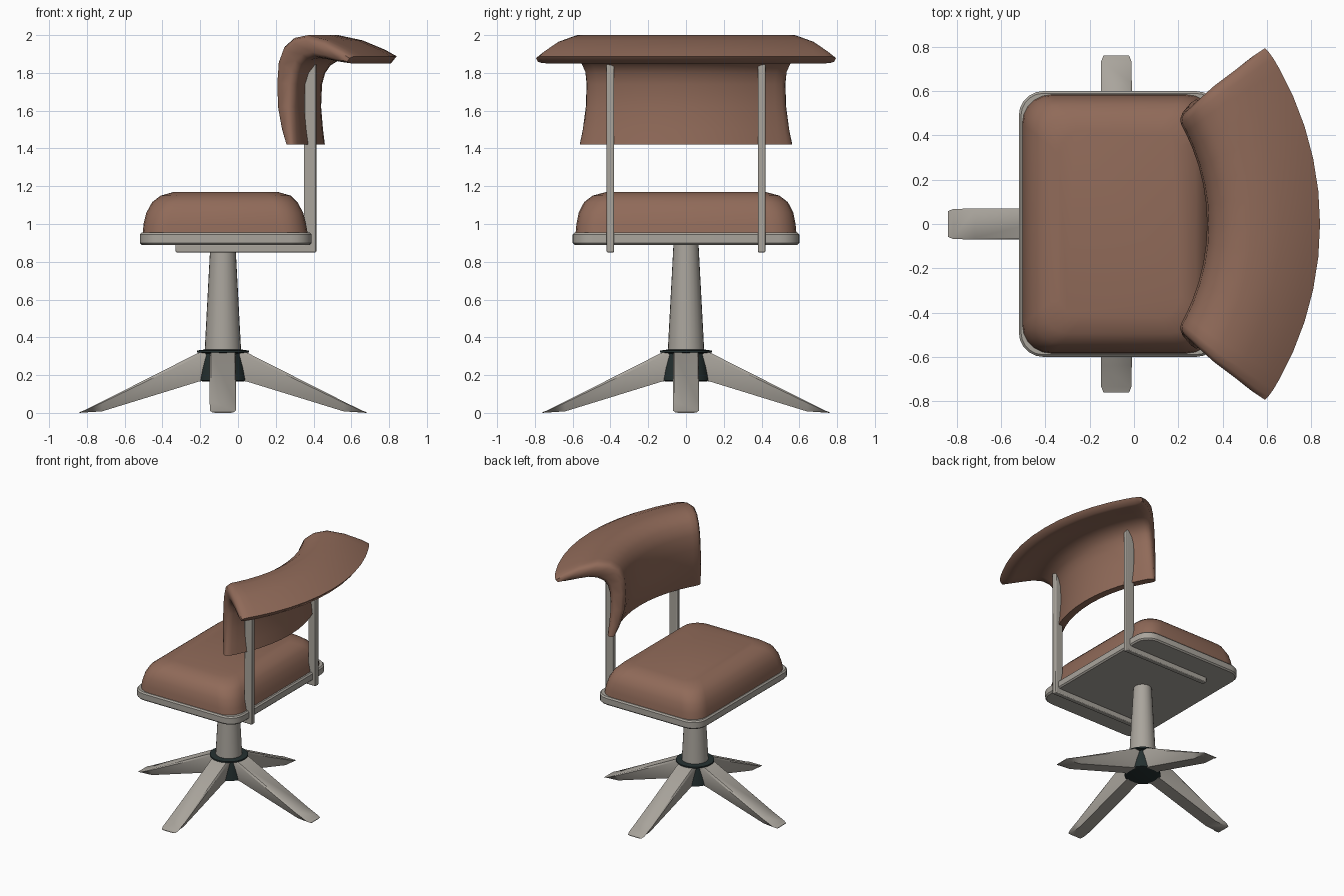
import bpy, bmesh, math
from mathutils import Matrix

if "Cube" in bpy.data.objects:
    bpy.data.objects.remove(bpy.data.objects["Cube"])


def material(name, rgb):
    m = bpy.data.materials.new(name)
    m.diffuse_color = (*rgb, 1)
    m.use_nodes = True
    m.node_tree.nodes["Principled BSDF"].inputs["Base Color"].default_value = m.diffuse_color
    return m


BROWN = material("brown leather", (0.28, 0.145, 0.10))
GREY = material("warm grey metal", (0.40, 0.375, 0.335))
DARK = material("dark hub", (0.018, 0.03, 0.03))
CX = -0.08  # pedestal axis


def finish(name, bm, mat, angle=35, bevel=0.0):
    bmesh.ops.recalc_face_normals(bm, faces=bm.faces)
    me = bpy.data.meshes.new(name)
    bm.to_mesh(me)
    bm.free()
    me.materials.append(mat)
    for p in me.polygons:
        p.use_smooth = True
    me.set_sharp_from_angle(angle=math.radians(angle))
    ob = bpy.data.objects.new(name, me)
    bpy.context.collection.objects.link(ob)
    if bevel:
        b = ob.modifiers.new("soft edges", "BEVEL")
        b.width, b.segments = bevel, 2
    return ob


def loft(name, rings, mat, angle=35, matrix=None):
    """Skin a list of equal-length closed rings and cap both ends."""
    bm = bmesh.new()
    vs = [[bm.verts.new(p) for p in r] for r in rings]
    n = len(rings[0])
    for a, b in zip(vs, vs[1:]):
        for i in range(n):
            bm.faces.new((a[i], a[(i + 1) % n], b[(i + 1) % n], b[i]))
    bm.faces.new(vs[0])
    bm.faces.new(vs[-1])
    if matrix:
        bm.transform(matrix)
    return finish(name, bm, mat, angle)


def round_rect(x0, x1, y, r, z, seg=5):
    pts = []
    for k, (cx, cy) in enumerate([(x1 - r, y - r), (x0 + r, y - r),
                                  (x0 + r, r - y), (x1 - r, r - y)]):
        for i in range(seg + 1):
            a = math.pi / 2 * (k + i / seg)
            pts.append((cx + r * math.cos(a), cy + r * math.sin(a), z))
    return pts


def circle(r, z, n=24):
    return [(CX + r * math.cos(2 * math.pi * i / n),
             r * math.sin(2 * math.pi * i / n), z) for i in range(n)]


# Seat plate and cushion
loft("seat_plate", [round_rect(-0.51, 0.38, 0.59, 0.10, 0.89),
                    round_rect(-0.52, 0.39, 0.60, 0.11, 0.90),
                    round_rect(-0.52, 0.39, 0.60, 0.11, 0.945),
                    round_rect(-0.51, 0.38, 0.59, 0.10, 0.955)], GREY)
loft("seat_cushion", [round_rect(-0.505, 0.37, 0.585, 0.13, 0.945),
                      round_rect(-0.50, 0.36, 0.58, 0.13, 1.00),
                      round_rect(-0.485, 0.345, 0.568, 0.13, 1.06),
                      round_rect(-0.455, 0.315, 0.54, 0.125, 1.115),
                      round_rect(-0.41, 0.28, 0.495, 0.12, 1.15),
                      round_rect(-0.34, 0.21, 0.42, 0.10, 1.17)], BROWN, 60)

# Pedestal column and hub
loft("column", [circle(0.098, 0.30), circle(0.066, 0.90)], GREY)
loft("hub", [circle(0.10, 0.165), circle(0.13, 0.172), circle(0.112, 0.315),
             circle(0.138, 0.32), circle(0.138, 0.33), circle(0.10, 0.335)], DARK)


# Four splayed legs with a section that narrows underneath
def leg_ring(r, top, bot, w):
    h = top - bot
    return [(r, -w * 0.9, top), (r, w * 0.9, top), (r, w, top - h * 0.12),
            (r, w * 0.72, bot), (r, -w * 0.72, bot), (r, -w, top - h * 0.12)]


for k in range(4):
    loft(f"leg_{k + 1}", [leg_ring(0.07, 0.325, 0.175, 0.07),
                          leg_ring(0.13, 0.318, 0.165, 0.07),
                          leg_ring(0.64, 0.060, 0.008, 0.07),
                          leg_ring(0.735, 0.013, 0.002, 0.068),
                          leg_ring(0.76, 0.004, 0.0, 0.058)], GREY, 35,
         Matrix.Translation((CX, 0, 0)) @ Matrix.Rotation(k * math.pi / 2, 4, 'Z'))

# L-shaped brackets: bar under the seat and upright post
outline = [(-0.33, 0.85), (0.415, 0.85), (0.415, 1.865), (0.40, 1.88),
           (0.365, 1.88), (0.35, 1.865), (0.35, 0.893), (-0.33, 0.893)]
for side, s in (("left", 1), ("right", -1)):
    bm = bmesh.new()
    a = [bm.verts.new((x, s * 0.4 - 0.02, z)) for x, z in outline]
    b = [bm.verts.new((x, s * 0.4 + 0.02, z)) for x, z in outline]
    bm.faces.new(a)
    bm.faces.new(b)
    for i in range(len(a)):
        j = (i + 1) % len(a)
        bm.faces.new((a[i], a[j], b[j], b[i]))
    finish(f"back_post_{side}", bm, GREY, 35, 0.006)

# Backrest: padded profile (front/top and rear/under points) swept about a vertical axis
AXIS = -0.59
front = [(0.405, 1.42), (0.37, 1.50), (0.338, 1.62), (0.33, 1.75), (0.338, 1.86),
         (0.375, 1.94), (0.44, 1.985), (0.53, 2.0), (0.66, 1.972), (0.78, 1.922), (0.84, 1.888)]
rear = [(0.46, 1.42), (0.45, 1.50), (0.44, 1.62), (0.445, 1.74), (0.462, 1.80),
        (0.49, 1.84), (0.54, 1.87), (0.60, 1.88), (0.67, 1.87), (0.75, 1.857), (0.81, 1.85)]
spread = [0.97, 0.955, 0.94, 0.93, 0.93, 0.94, 0.96, 0.98, 0.99, 1.0, 1.0]
steps = [(a, 1.0) for a in (0, 6, 12, 18, 24, 29, 31.5)] + [(33, 0.85), (33.9, 0.5)]
steps = [(-a, s) for a, s in reversed(steps[1:])] + steps


def back_ring(deg, s):
    lines = [[], []]
    for f, r, w in zip(front, rear, spread):
        mx, mz = (f[0] + r[0]) / 2, (f[1] + r[1]) / 2
        a = math.radians(deg * w)
        for line, (x, z) in zip(lines, (f, r)):
            rad = mx + (x - mx) * s - AXIS
            line.append((AXIS + rad * math.cos(a), rad * math.sin(a), mz + (z - mz) * s))
    return lines[0] + lines[1][::-1]


# The end caps are split into quads between front and rear lines
bm = bmesh.new()
vs = [[bm.verts.new(p) for p in back_ring(a, s)] for a, s in steps]
n = len(vs[0])
for p, q in zip(vs, vs[1:]):
    for i in range(n):
        bm.faces.new((p[i], p[(i + 1) % n], q[(i + 1) % n], q[i]))
for ring in (vs[0], vs[-1]):
    for i in range(n // 2 - 1):
        bm.faces.new((ring[i], ring[i + 1], ring[n - 2 - i], ring[n - 1 - i]))
finish("backrest", bm, BROWN, 60)
